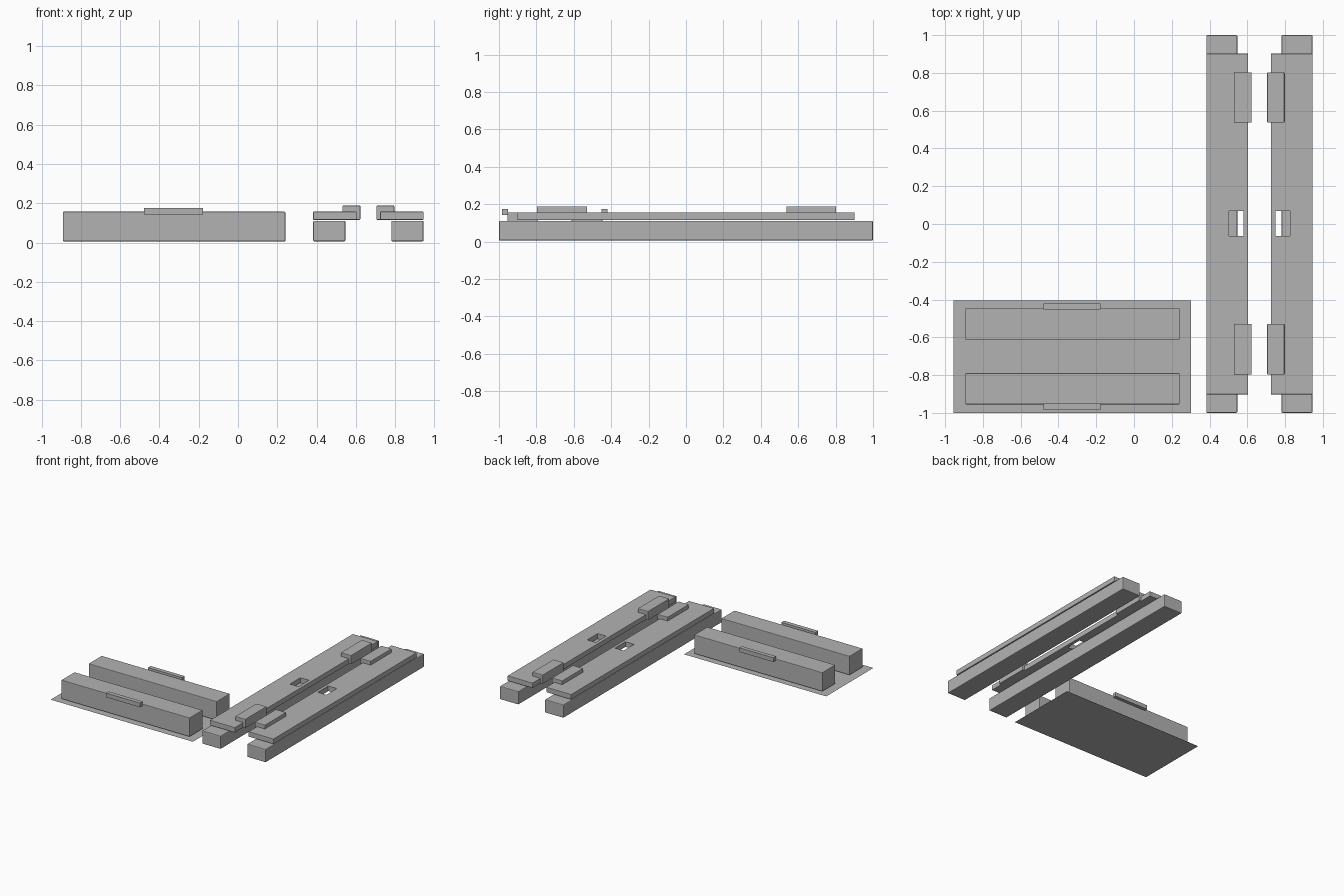
import bpy
import bmesh

if "Cube" in bpy.data.objects:
    bpy.data.objects.remove(bpy.data.objects["Cube"])

grey = bpy.data.materials.new("grey")
grey.diffuse_color = (0.45, 0.45, 0.45, 1)
grey.use_nodes = True
grey.node_tree.nodes["Principled BSDF"].inputs["Base Color"].default_value = grey.diffuse_color


def box(name, x, y, z, bevel=0.0):
    """Box from (min, max) pairs, with optionally softened edges."""
    bm = bmesh.new()
    bmesh.ops.create_cube(bm, size=1)
    for v in bm.verts:
        v.co = [(a + b) / 2 + c * (b - a) for c, (a, b) in zip(v.co, (x, y, z))]
    mesh = bpy.data.meshes.new(name)
    bm.to_mesh(mesh)
    bm.free()
    mesh.materials.append(grey)
    obj = bpy.data.objects.new(name, mesh)
    bpy.context.collection.objects.link(obj)
    if bevel:
        mod = obj.modifiers.new("soft_edges", "BEVEL")
        mod.width = bevel
        mod.segments = 2
    return obj


# Thin floor sheet under the two short blocks
bpy.ops.mesh.primitive_plane_add(size=1, location=(-0.327, -0.703, 0))
sheet = bpy.context.object
sheet.name = "floor_sheet"
sheet.scale = (1.256, 0.594, 1)
sheet.data.materials.append(grey)

# Short blocks, each with a small grip on its outer top edge
for side, block_y, grip_y in (("back", (-0.612, -0.447), (-0.453, -0.42)),
                              ("front", (-0.955, -0.79), (-0.985, -0.951))):
    box(side + "_block", (-0.892, 0.241), block_y, (0.006, 0.157), 0.004)
    box(side + "_grip", (-0.478, -0.177), grip_y, (0.142, 0.175))


def rail(side, s):
    """Long rail, mirrored about the line x = 0.664 by s = 1 or -1."""
    def span(a, b):
        return tuple(sorted((0.664 + s * a, 0.664 + s * b)))

    # Lower beam and wider upper board
    box(side + "_beam", span(0.117, 0.281), (-1, 1), (0.006, 0.111), 0.006)
    board = box(side + "_board", span(0.06, 0.281), (-0.902, 0.902),
                (0.116, 0.157), 0.003)

    # Rectangular slot through the board
    cutter = box(side + "_slot_cutter", span(0.085, 0.161), (-0.063, 0.069), (0.113, 0.2))
    cutter.hide_render = True
    cutter.hide_viewport = True
    cut = board.modifiers.new("slot", "BOOLEAN")
    cut.operation = "DIFFERENCE"
    cut.solver = "EXACT"
    cut.object = cutter

    # Raised pads overhanging the inner edge
    for end, y in (("front", (-0.797, -0.529)), ("back", (0.537, 0.802))):
        box(f"{side}_{end}_pad", span(0.041, 0.132), y, (0.116, 0.188), 0.004)


rail("left", -1)
rail("right", 1)
